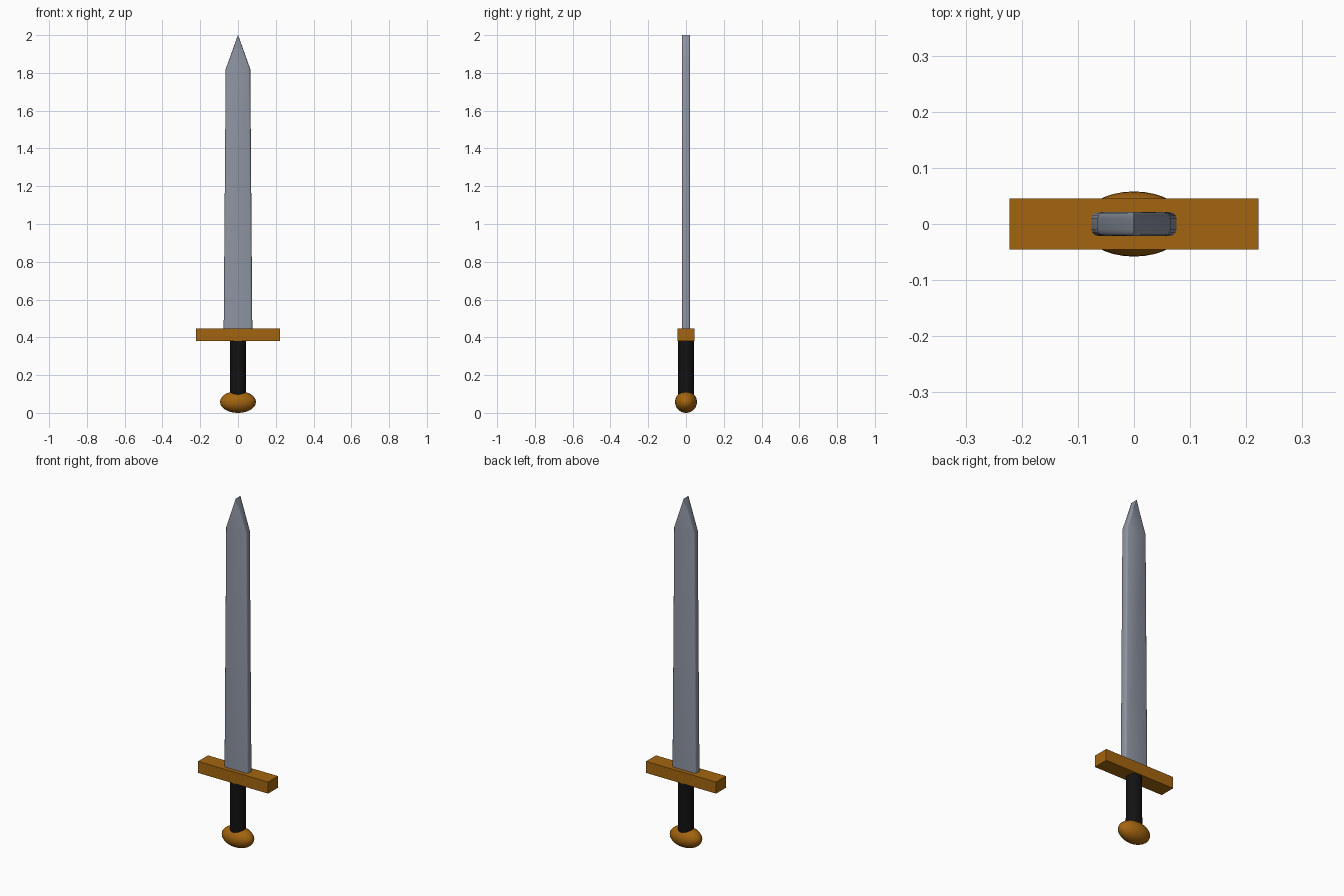
import bpy, bmesh
from math import cos, sin, pi, radians

cube = bpy.data.objects.get("Cube")
if cube:
    bpy.data.objects.remove(cube, do_unlink=True)


def material(name, rgb, roughness=0.6):
    m = bpy.data.materials.new(name)
    m.use_nodes = True
    m.diffuse_color = (*rgb, 1)
    bsdf = m.node_tree.nodes["Principled BSDF"]
    bsdf.inputs["Base Color"].default_value = (*rgb, 1)
    bsdf.inputs["Roughness"].default_value = roughness
    return m


steel = material("blue grey steel", (0.27, 0.30, 0.36))
bronze = material("bronze", (0.37, 0.13, 0.005))
black = material("black leather", (0.006, 0.006, 0.006))


def loft(name, rings, mat, smooth_angle):
    """Skin a list of equally sized point rings, with capped ends."""
    bm = bmesh.new()
    loops = [[bm.verts.new(p) for p in ring] for ring in rings]
    n = len(loops[0])
    for low, high in zip(loops, loops[1:]):
        for i in range(n):
            j = (i + 1) % n
            bm.faces.new((low[i], low[j], high[j], high[i]))
    bm.faces.new(loops[0][::-1])
    bm.faces.new(loops[-1])
    bmesh.ops.recalc_face_normals(bm, faces=bm.faces)
    mesh = bpy.data.meshes.new(name)
    bm.to_mesh(mesh)
    bm.free()
    obj = bpy.data.objects.new(name, mesh)
    bpy.context.collection.objects.link(obj)
    finish(obj, mat, smooth_angle)


def finish(obj, mat, smooth_angle=None):
    obj.data.materials.append(mat)
    if smooth_angle:
        bpy.ops.object.select_all(action="DESELECT")
        obj.select_set(True)
        bpy.context.view_layer.objects.active = obj
        bpy.ops.object.shade_smooth_by_angle(angle=radians(smooth_angle))


def blade_section(z, half_width, half_depth=0.021, corner=0.011):
    """Rounded rectangle whose corners narrow together with the width."""
    squeeze = half_width / 0.075
    ring = []
    for quarter, (sx, sy) in enumerate([(1, 1), (-1, 1), (-1, -1), (1, -1)]):
        for step in range(4):
            a = (quarter + step / 3) * pi / 2
            x = sx * (0.075 - corner) + corner * cos(a)
            y = sy * (half_depth - corner) + corner * sin(a)
            ring.append((x * squeeze, y, z))
    return ring


# Blade: slight taper, then a point that is a full-depth ridge
loft("blade", [blade_section(z, w) for z, w in
               [(0.42, 0.076), (1.82, 0.065), (2.0, 0.0008)]], steel, 35)

# Crossguard
bpy.ops.mesh.primitive_cube_add(size=1, location=(0, 0, 0.413))
guard = bpy.context.object
guard.name = "crossguard"
guard.scale = (0.444, 0.09, 0.066)
bpy.ops.object.transform_apply(location=False, rotation=False, scale=True)
finish(guard, bronze)

# Grip: round, slightly thicker towards the pommel
sides = 32
loft("grip", [[(r * cos(2 * pi * i / sides), r * sin(2 * pi * i / sides), z)
               for i in range(sides)]
              for z, r in [(0.09, 0.043), (0.15, 0.042), (0.39, 0.041)]], black, 40)

# Pommel: ball stretched sideways
bpy.ops.mesh.primitive_uv_sphere_add(segments=32, ring_count=16, radius=1,
                                     location=(0, 0, 0.058))
pommel = bpy.context.object
pommel.name = "pommel"
pommel.scale = (0.095, 0.058, 0.058)
bpy.ops.object.transform_apply(location=False, rotation=False, scale=True)
finish(pommel, bronze, 40)
